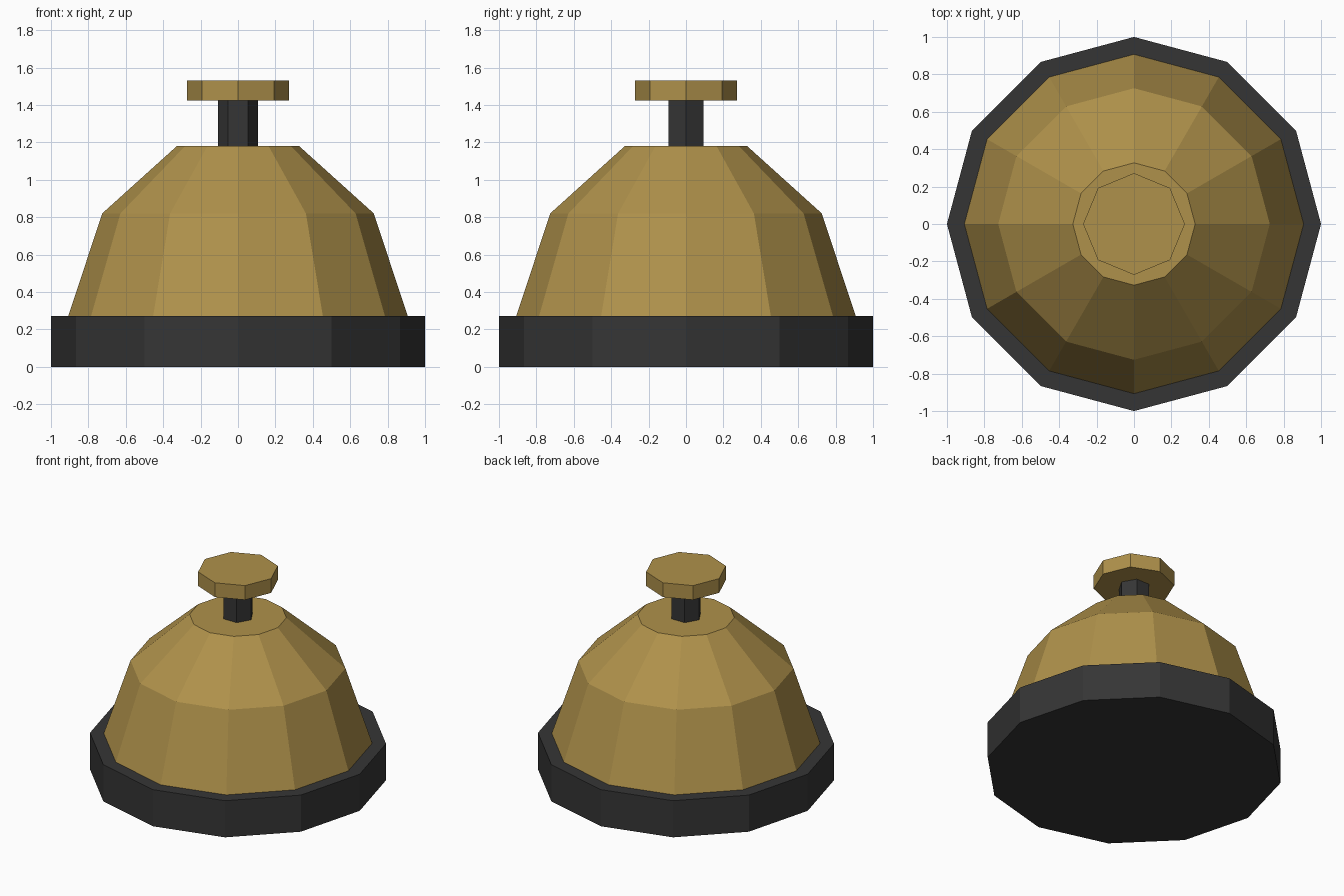
import bpy
import bmesh
from math import cos, sin, tau

cube = bpy.data.objects.get("Cube")
if cube:
    bpy.data.objects.remove(cube, do_unlink=True)


def make_material(name, color):
    mat = bpy.data.materials.new(name)
    mat.use_nodes = True
    mat.diffuse_color = color
    mat.node_tree.nodes["Principled BSDF"].inputs["Base Color"].default_value = color
    return mat


def lathe(name, sides, profile, mat):
    """Flat-faced closed solid from (radius, height) rings."""
    bm = bmesh.new()
    rings = [[bm.verts.new((r * cos(tau * i / sides), r * sin(tau * i / sides), z))
              for i in range(sides)] for r, z in profile]
    for low, high in zip(rings, rings[1:]):
        for i in range(sides):
            j = (i + 1) % sides
            bm.faces.new((low[i], low[j], high[j], high[i]))
    bm.faces.new(rings[0][::-1])
    bm.faces.new(rings[-1])
    mesh = bpy.data.meshes.new(name)
    bm.to_mesh(mesh)
    bm.free()
    mesh.materials.append(mat)
    obj = bpy.data.objects.new(name, mesh)
    bpy.context.collection.objects.link(obj)
    return obj


brass = make_material("brass", (0.43, 0.285, 0.07, 1))
black = make_material("dark grey", (0.036, 0.036, 0.036, 1))

# Base plate and bell dome
lathe("base", 12, [(1.0, 0), (1.0, 0.272)], black)
lathe("dome", 12, [(0.907, 0.272), (0.726, 0.82), (0.327, 1.18)], brass)

# Plunger stem and push button
lathe("stem", 6, [(0.108, 1.18), (0.108, 1.424)], black)
lathe("button", 8, [(0.272, 1.424), (0.272, 1.53)], brass)
